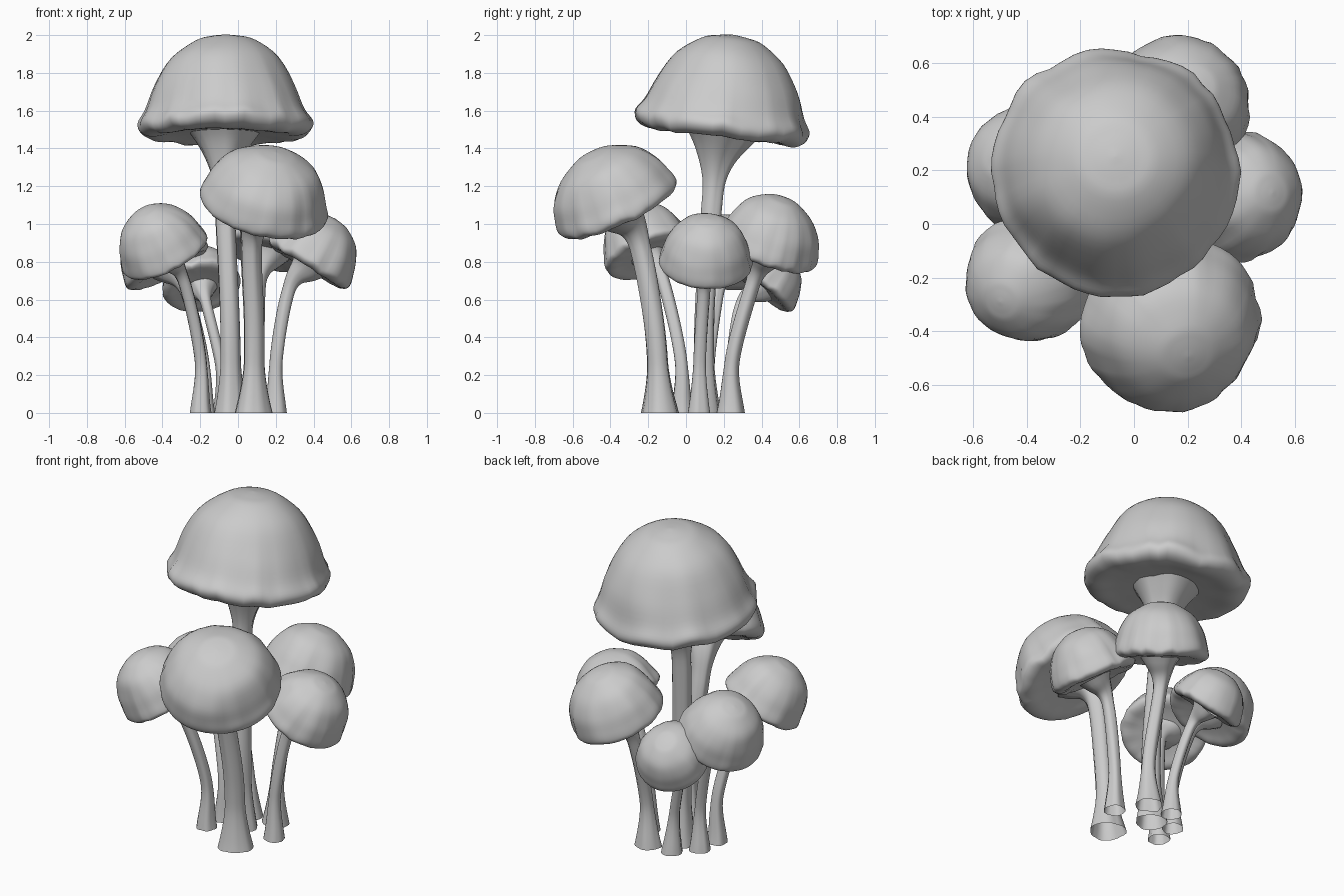
import bpy, bmesh, math, random
from mathutils import Vector, noise

if "Cube" in bpy.data.objects:
    bpy.data.objects.remove(bpy.data.objects["Cube"])

random.seed(4)
SIDES = 56


def spline(pts, n):
    """Smooth Catmull-Rom points through a short list of control points."""
    p = [Vector(q) for q in pts]
    p = [2 * p[0] - p[1]] + p + [2 * p[-1] - p[-2]]
    out = []
    for i in range(1, len(p) - 2):
        a, b, c, d = p[i - 1:i + 3]
        for k in range(n):
            t = k / n
            out.append(0.5 * (2 * b + (c - a) * t + (2 * a - 5 * b + 4 * c - d) * t * t
                              + (3 * b - a - 3 * c + d) * t ** 3))
    return out + [p[-2]]


def skin(name, rings, cap_start=False, cap_end=False):
    """Join rings of points into one smooth object."""
    bm = bmesh.new()
    loops = [[bm.verts.new(p) for p in r] for r in rings]
    for a, b in zip(loops, loops[1:]):
        for i in range(len(a)):
            j = (i + 1) % len(a)
            bm.faces.new((a[i], a[j], b[j], b[i]))
    if cap_start:
        bm.faces.new(loops[0])
    if cap_end:
        bm.faces.new(loops[-1])
    bmesh.ops.recalc_face_normals(bm, faces=bm.faces)
    me = bpy.data.meshes.new(name)
    bm.to_mesh(me)
    bm.free()
    for f in me.polygons:
        f.use_smooth = True
    ob = bpy.data.objects.new(name, me)
    bpy.context.collection.objects.link(ob)


def cap(name, centre, axis, R, H, bell):
    """Domed cap with a wavy, thick rolled rim and a shallow underside."""
    rot = Vector((0, 0, 1)).rotation_difference(axis)
    flank = [(.36, .93), (.62, .74), (.81, .43), (.92, .16)] if bell else \
            [(.36, .93), (.67, .74), (.87, .45), (.96, .18)]
    h = H / R
    prof = [(.01, h), (.18, .98 * h)] + [(r, z * h) for r, z in flank]
    prof += [(1, .02), (.99, -.07), (.92, -.13), (.8, -.15), (.6, -.12), (.35, -.1), (.1, -.1)]
    seed = Vector((random.uniform(0, 50), random.uniform(0, 50), 0))
    rings = []
    for q in spline([(r, z, 0) for r, z in prof], 4):
        r, z = max(q.x, .008), q.y
        ring = []
        for i in range(SIDES):
            a = math.tau * i / SIDES
            d = Vector((math.cos(a), math.sin(a), 0))
            edge = r ** 5
            lump = noise.noise(d * r * 1.6 + seed + Vector((0, 0, z * 1.6)))
            ripple = noise.noise(d * 4.5 + seed)
            rr = r * (1 + .03 * lump + .035 * ripple * edge)
            zz = z + .03 * lump * r + .06 * ripple * edge
            ring.append(centre + rot @ (Vector((d.x * rr, d.y * rr, zz)) * R))
        rings.append(ring)
    skin(name, rings, True, True)


def stem(name, base, low, top, axis, r, foot, flare):
    """Curved stalk, flared at the foot and where it meets the cap."""
    base, low, top = Vector(base), Vector(low), Vector(top)
    reach = (top - low).length * .3
    path = spline([base, low, top - axis * reach - (axis - Vector((0, 0, 1))) * reach * .25, top], 12)
    seed = random.uniform(0, 50)
    rings = []
    for k, p in enumerate(path):
        t = (path[min(k + 1, len(path) - 1)] - path[max(k - 1, 0)]).normalized()
        if k == 0:
            t = Vector((0, 0, 1))
        q = Vector((0, 0, 1)).rotation_difference(t)
        f = min(1, (p - base).length / .26)
        g = max(0, 1 - (p - top).length / (flare * 1.7))
        rad = r + (foot - r) * (1 - f) ** 1.5 + (flare - r) * g ** 1.9
        ring = []
        for i in range(24):
            a = math.tau * i / 24
            d = Vector((math.cos(a), math.sin(a), 0))
            w = rad * (1 + .16 * noise.noise(d * 1.8 + Vector((seed, 0, p.z))))
            ring.append(p + q @ (d * w))
        rings.append(ring)
    skin(name, rings)


# name, cap centre, cap tilt (x, y), radius, height, bell shape, foot, low stem point, stem radius, foot radius
mushrooms = [
    ("tall", (-.07, .195, 1.53), (0, .12), .46, .475, True, (-.04, .10), (-.045, .10, .55), .054, .085),
    ("front", (.135, -.365, 1.105), (.25, -.47), .34, .31, False, (.08, -.135), (.085, -.165, .45), .056, .10),
    ("left_front", (-.385, -.20, .85), (-.5, -.4), .24, .27, False, (-.20, -.02), (-.20, -.03, .30), .034, .06),
    ("right", (.38, .105, .80), (.6, .05), .245, .265, False, (.20, .07), (.205, .075, .30), .034, .06),
    ("back_right", (.165, .43, .87), (.25, .33), .27, .29, False, (.09, .24), (.10, .25, .30), .038, .075),
    ("back_low", (-.195, .405, .68), (-.2, .8), .21, .205, False, (-.07, .24), (-.09, .24, .25), .03, .06),
    ("left_back", (-.38, .205, .79), (-.55, .2), .245, .265, False, (-.18, .12), (-.185, .12, .28), .032, .06),
]
for name, c, tilt, R, H, bell, foot, low, r, fr in mushrooms:
    axis = Vector((tilt[0], tilt[1], 1)).normalized()
    c = Vector(c)
    cap(name + "_mushroom_cap", c, axis, R, H, bell)
    stem(name + "_mushroom_stem", (foot[0], foot[1], 0), low, c - axis * R * .08, axis, r, fr, R * .42)
